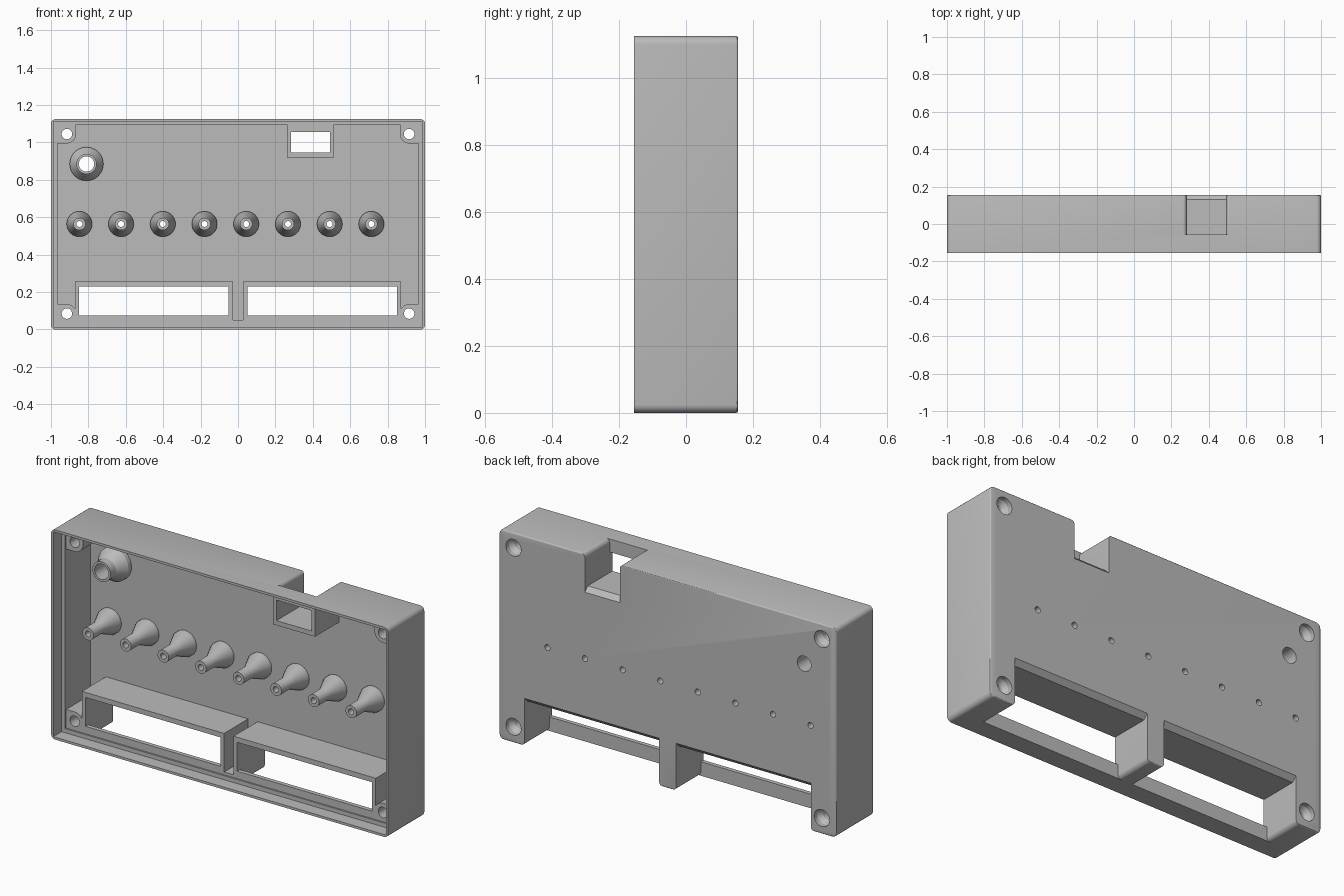
import bpy, bmesh, math
from mathutils import Vector

cube = bpy.data.objects.get("Cube")
if cube:
    bpy.data.objects.remove(cube, do_unlink=True)

H, YB = 1.125, 0.156          # height, half depth
FLOOR, FRONT = 0.126, -0.078  # inside of back plate, front of inner parts

mat = bpy.data.materials.new("grey plastic")
mat.use_nodes = True
GREY = (0.5, 0.5, 0.5, 1)
mat.diffuse_color = GREY
mat.node_tree.nodes["Principled BSDF"].inputs["Base Color"].default_value = GREY


def finish(bm, name):
    bmesh.ops.recalc_face_normals(bm, faces=bm.faces)
    me = bpy.data.meshes.new(name)
    bm.to_mesh(me)
    bm.free()
    me.materials.append(mat)
    ob = bpy.data.objects.new(name, me)
    bpy.context.collection.objects.link(ob)
    return ob


def box(name, x0, x1, y0, y1, z0, z1):
    bm = bmesh.new()
    bmesh.ops.create_cube(bm, size=1)
    for v in bm.verts:
        v.co = Vector(((x0 + x1) / 2 + v.co.x * (x1 - x0),
                       (y0 + y1) / 2 + v.co.y * (y1 - y0),
                       (z0 + z1) / 2 + v.co.z * (z1 - z0)))
    return finish(bm, name)


def prism(name, pts, axis, a, b):
    """Extrude a flat outline along x (points are y, z) or y (points are x, z)."""
    bm = bmesh.new()
    put = (lambda p, t: (t, p[0], p[1])) if axis == 'x' else (lambda p, t: (p[0], t, p[1]))
    face = bm.faces.new([bm.verts.new(put(p, a)) for p in pts])
    new = bmesh.ops.extrude_face_region(bm, geom=[face])["geom"]
    off = Vector(put((0, 0), b - a))
    bmesh.ops.translate(bm, verts=[g for g in new if isinstance(g, bmesh.types.BMVert)], vec=off)
    return finish(bm, name)


def turned(name, cx, cz, profile, n=32):
    """Closed solid of revolution about a y-parallel axis; profile is (radius, y)."""
    bm = bmesh.new()
    rings = [[bm.verts.new((cx + r * math.cos(2 * math.pi * i / n), y,
                            cz + r * math.sin(2 * math.pi * i / n))) for i in range(n)]
             for r, y in profile]
    for p, q in zip(rings, rings[1:]):
        for i in range(n):
            j = (i + 1) % n
            bm.faces.new((p[i], p[j], q[j], q[i]))
    bm.faces.new(rings[0])
    bm.faces.new(rings[-1])
    return finish(bm, name)


def combine(body, tool, op):
    mod = body.modifiers.new(op, 'BOOLEAN')
    mod.operation, mod.solver, mod.object = op, 'EXACT', tool
    bpy.context.view_layer.objects.active = body
    bpy.ops.object.modifier_apply(modifier=mod.name)
    bpy.data.objects.remove(tool, do_unlink=True)


def add(tool):
    combine(case, tool, 'UNION')


def cut(tool):
    combine(case, tool, 'DIFFERENCE')


# Outer block: rounded long corners, softened back edge
case = box("enclosure_case", -1, 1, -YB, YB, 0, H)
bm = bmesh.new()
bm.from_mesh(case.data)
edges = [e for e in bm.edges if abs(e.verts[0].co.y - e.verts[1].co.y) > 0.1]
bmesh.ops.bevel(bm, geom=edges, offset=0.025, segments=5, profile=0.5, affect='EDGES')
edges = [e for e in bm.edges if all(v.co.y > YB - 0.001 for v in e.verts)]
bmesh.ops.bevel(bm, geom=edges, offset=0.007, segments=3, profile=0.5, affect='EDGES')
bm.to_mesh(case.data)
bm.free()

# Lid recess and main cavity
cut(box("lid_recess", -0.987, 0.987, -0.3, -0.086, 0.013, H - 0.013))
cut(box("cavity", -0.965, 0.965, -0.3, FLOOR, 0.035, H - 0.03))

# Corner screw bosses, filled out to the walls
SCREWS = [(sx * 0.915, z, sx, sz) for sx in (-1, 1) for z, sz in ((0.085, -1), (1.045, 1))]
for x, z, sx, sz in SCREWS:
    for ax, az in ((-0.05, 0), (0, -0.05)):
        xs = sorted((x + sx * ax, x + sx * 0.06))
        zs = sorted((z + sz * az, z + sz * 0.06))
        add(box("boss_fill", *xs, FRONT, 0.14, *zs))
    add(turned("screw_boss", x, z, [(0.05, FRONT), (0.05, 0.14)]))

# Housings around the connector openings
SLOTS = ((-0.85, -0.05), (0.05, 0.85))
for a, b in SLOTS:
    add(box("slot_housing", a - 0.022, b + 0.022, FRONT, 0.14, 0.02, 0.257))
add(box("housing_bridge", -0.04, 0.04, FRONT, 0.14, 0.02, 0.05))
add(box("port_housing", 0.263, 0.512, FRONT, 0.14, 0.92, H - 0.015))

# Flared standoffs: one row of eight and one larger
POSTS = [(-0.848 + 0.223 * i, 0.564) for i in range(8)]
for x, z in POSTS:
    add(turned("standoff", x, z, [(0.033, -0.06), (0.033, 0.03), (0.068, 0.11), (0.068, 0.14)]))
BIG = (-0.81, 0.885)
add(turned("large_standoff", *BIG, [(0.054, 0.0), (0.054, 0.045), (0.09, 0.1), (0.09, 0.14)]))

# Openings with a chamfered back lip
for a, b in SLOTS:
    cut(prism("slot_cut", [(-0.3, 0.075), (-0.3, 0.23), (0.131, 0.23), (0.17, 0.269),
                           (0.17, -0.2), (-0.055, -0.2), (-0.055, 0.075)], 'x', a, b))
cut(prism("port_cut", [(-0.3, 0.945), (0.131, 0.945), (0.17, 0.906), (0.17, 1.3),
                       (-0.055, 1.3), (-0.055, 1.055), (-0.3, 1.055)], 'x', 0.283, 0.491))

# Rounded mouths where the openings meet the top and bottom
R = 0.022
MOUTHS = [(0.283, -1, H, 1), (0.491, 1, H, 1)]
for a, b in SLOTS:
    MOUTHS += [(a, -1, 0, -1), (b, 1, 0, -1)]
for x, s, z, d in MOUTHS:
    arc = [(x + s * R * (1 - math.cos(t)), z - d * R * (1 - math.sin(t)))
           for t in (math.radians(15 * k) for k in range(7))]
    pts = arc + [(x + s * R, z + d * 0.05), (x - s * 0.01, z + d * 0.05), (x - s * 0.01, z - d * R)]
    cut(prism("mouth_round", pts, 'y', -0.055, 0.2))

# Screw holes with recessed heads, and standoff bores
for x, z, sx, sz in SCREWS:
    cut(turned("screw_hole", x, z, [(0.028, -0.3), (0.028, 0.105), (0.045, 0.13), (0.045, 0.2)]))
for x, z in POSTS:
    cut(turned("post_bore", x, z, [(0.016, -0.3), (0.016, 0.2)], 20))
cut(turned("large_bore", *BIG, [(0.041, -0.3), (0.041, 0.2)]))

# Smooth shading with sharp edges kept
bpy.ops.object.select_all(action='DESELECT')
case.select_set(True)
bpy.context.view_layer.objects.active = case
bpy.ops.object.shade_smooth_by_angle(angle=math.radians(30))
